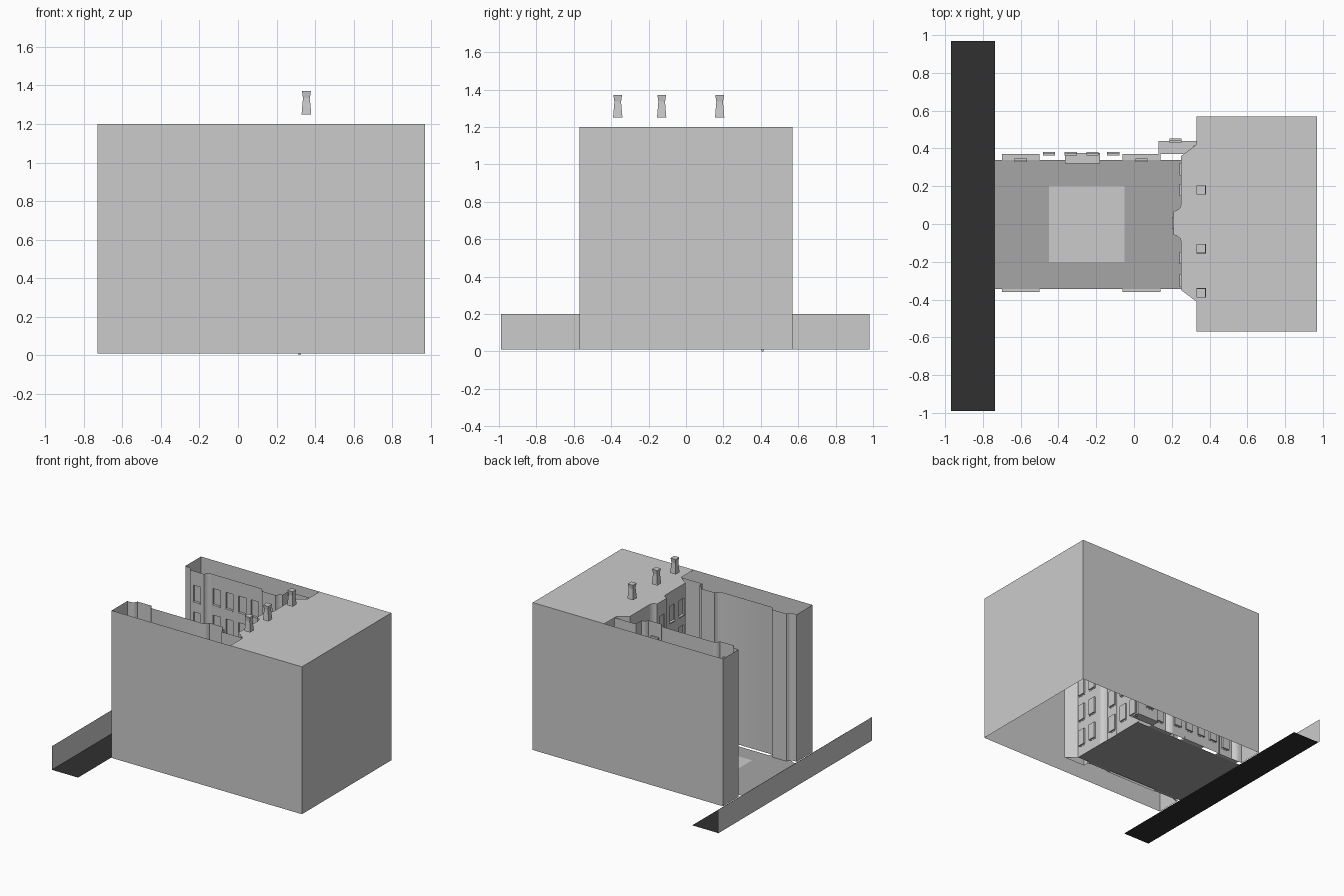
import bpy, bmesh
from mathutils import Vector

if "Cube" in bpy.data.objects:
    bpy.data.objects.remove(bpy.data.objects["Cube"])

Z0, Z1 = 0.01, 1.2
ROWS = [0.16, 0.375, 0.59, 0.805, 1.02]
WW, WH, DEPTH = 0.065, 0.13, 0.012


def make(name, bm, smooth=False, mat=None):
    bmesh.ops.remove_doubles(bm, verts=bm.verts, dist=0.0002)
    me = bpy.data.meshes.new(name)
    bm.to_mesh(me)
    bm.free()
    ob = bpy.data.objects.new(name, me)
    bpy.context.collection.objects.link(ob)
    if mat:
        me.materials.append(mat)
    if smooth:
        bpy.ops.object.select_all(action='DESELECT')
        ob.select_set(True)
        bpy.context.view_layer.objects.active = ob
        bpy.ops.object.shade_smooth_by_angle(angle=0.6)
    return ob


def face(bm, pts):
    return bm.faces.new([bm.verts.new(p) for p in pts])


def sheet(name, pts, z, mat=None):
    bm = bmesh.new()
    face(bm, [(x, y, z) for x, y in pts])
    return make(name, bm, mat=mat)


def rect(x0, x1, y0, y1):
    return [(x0, y0), (x1, y0), (x1, y1), (x0, y1)]


def add_box(bm, lo, hi):
    ret = bmesh.ops.create_cube(bm, size=1)
    for v in ret['verts']:
        v.co = Vector([lo[i] + (v.co[i] + 0.5) * (hi[i] - lo[i]) for i in range(3)])


def wall(bm, sills, a, b, cols=()):
    """Vertical panel from a to b; recessed windows at distances cols."""
    a, b = Vector((*a, 0)), Vector((*b, 0))
    u = (b - a).normalized()
    n = Vector((-u.y, u.x, 0))          # points into the courtyard
    us = [0, (b - a).length]
    for c in cols:
        us += [c - WW / 2, c + WW / 2]
    zs = [Z0, Z1]
    if cols:
        for r in ROWS:
            zs += [r - WH / 2, r + WH / 2]
    us.sort()
    zs.sort()

    def p(s, z, d=0):
        return a + u * s + n * d + Vector((0, 0, z))
    for i in range(len(us) - 1):
        for j in range(len(zs) - 1):
            q = [(us[i], zs[j]), (us[i], zs[j + 1]), (us[i + 1], zs[j + 1]), (us[i + 1], zs[j])]
            if i % 2 and j % 2:
                face(bm, [p(s, z, -DEPTH) for s, z in q])
                for k in range(4):
                    s, t = q[k], q[(k + 1) % 4]
                    face(bm, [p(*s), p(*t), p(*t, -DEPTH), p(*s, -DEPTH)])
                c = [p(q[0][0], zs[j] - 0.008, -0.002), p(q[3][0], zs[j], 0.008)]
                add_box(sills, [min(v[m] for v in c) for m in range(3)],
                        [max(v[m] for v in c) for m in range(3)])
            else:
                face(bm, [p(s, z) for s, z in q])


def bay(c, half, base, front):
    """Coved pier profile: list of (along, across) points."""
    cove = [(0, 0), (0.018, 0.15), (0.031, 0.5), (0.038, 1)]
    left = [(c - half + d, base + (front - base) * t) for d, t in cove]
    return left + [(2 * c - s, t) for s, t in reversed(left)]


# Courtyard outline, right side then end wall then left side
south = [(-0.73, -0.57), (-0.73, -0.37)] + bay(-0.6, 0.1, -0.37, -0.335) \
    + bay(0.04, 0.1, -0.37, -0.335) + [(0.14, -0.41), (0.33, -0.41)]
end = [(0.25, -0.35)] + [(x, y) for y, x in bay(0.005, 0.1, 0.25, 0.21)] + [(0.25, 0.36), (0.33, 0.42)]
north = [(0.33, 0.44), (0.14, 0.44)] + bay(0.04, 0.1, 0.37, 0.335)[::-1] \
    + bay(-0.6, 0.1, 0.37, 0.335)[::-1] + [(-0.73, 0.37), (-0.73, 0.57)]
outline = south + end + north

# Window positions by wall plane
X_COLS = [-0.6, -0.45, -0.335, -0.22, -0.11, 0.04, 0.22]
Y_COLS = [-0.3, -0.18, 0.005, 0.18, 0.29]
bm, sills = bmesh.new(), bmesh.new()
for a, b in zip(outline, outline[1:]):
    cols = []
    if a[1] > 0.3 and abs(a[1] - b[1]) < 1e-4:
        cols = [a[0] - x for x in X_COLS if b[0] + 0.04 < x < a[0] - 0.04]
    elif 0.2 < a[0] < 0.26 and abs(a[0] - b[0]) < 1e-4:
        cols = [y - a[1] for y in Y_COLS if a[1] + 0.035 < y < b[1] - 0.035]
    wall(bm, sills, a, b, cols)
make("courtyard_facade", bm, smooth=True)
make("window_sills", sills)

# Outer block walls
bm = bmesh.new()
box = [(-0.73, 0.57), (0.97, 0.57), (0.97, -0.57), (-0.73, -0.57)]
for (x0, y0), (x1, y1) in zip(box, box[1:]):
    face(bm, [(x0, y0, Z0), (x0, y0, Z1), (x1, y1, Z1), (x1, y1, Z0)])
make("outer_walls", bm)

# Flat roof over the rear block
sheet("roof", [(0.97, -0.57), (0.97, 0.57), (0.33, 0.57)] + end[::-1]
      + [(0.33, -0.41), (0.33, -0.57)], Z1)

# Chimneys: waisted square stacks
for i, y in enumerate((-0.365, -0.13, 0.18)):
    bm = bmesh.new()
    rings = []
    for z, h in ((1.25, 0.025), (1.32, 0.019), (1.335, 0.018), (1.37, 0.023)):
        rings.append([bm.verts.new((0.355 + px * h, y + py * h, z))
                      for px, py in ((-1, -1), (1, -1), (1, 1), (-1, 1))])
    for lo, hi in zip(rings, rings[1:]):
        for k in range(4):
            m = (k + 1) % 4
            bm.faces.new((lo[k], lo[m], hi[m], hi[k]))
    bm.faces.new(rings[-1])
    make(f"chimney_{i + 1}", bm)

# Ground surfaces
asphalt = bpy.data.materials.new("asphalt")
asphalt.diffuse_color = (0.03, 0.03, 0.03, 1)
asphalt.use_nodes = True
asphalt.node_tree.nodes["Principled BSDF"].inputs["Base Color"].default_value = asphalt.diffuse_color
paving = bpy.data.materials.new("paving")
paving.diffuse_color = (0.38, 0.38, 0.38, 1)
paving.use_nodes = True
paving.node_tree.nodes["Principled BSDF"].inputs["Base Color"].default_value = paving.diffuse_color
sheet("street", rect(-0.97, -0.735, -0.99, 0.97), Z0, asphalt)
sheet("courtyard_floor", rect(-0.735, 0.25, -0.345, 0.34), Z0, paving)
sheet("centre_patch", rect(-0.45, -0.05, -0.2, 0.2), Z0 + 0.002)
sheet("drain", rect(-0.22, -0.205, -0.17, -0.155), Z0 + 0.004)
for side, y0, y1 in (("right", -0.36, -0.345), ("left", 0.34, 0.37)):
    for i, x in enumerate((-0.6, 0.04)):
        sheet(f"pier_base_{side}_{i + 1}", rect(x - 0.1, x + 0.1, y0, y1), Z0)
sheet("corner_landing", rect(0.13, 0.33, 0.37, 0.44), Z0)

# Street boundary wall
bm = bmesh.new()
face(bm, [(-0.97, -0.99, Z0), (-0.97, 0.98, Z0), (-0.97, 0.98, 0.2), (-0.97, -0.99, 0.2)])
make("street_wall", bm)

# Entrance step and corner downpipe foot
bm = bmesh.new()
add_box(bm, (-0.365, 0.32, Z0), (-0.18, 0.375, 0.03))
make("entrance_step", bm)
bm = bmesh.new()
add_box(bm, (0.315, 0.405, 0), (0.325, 0.415, 0.02))
make("downpipe_foot", bm)
